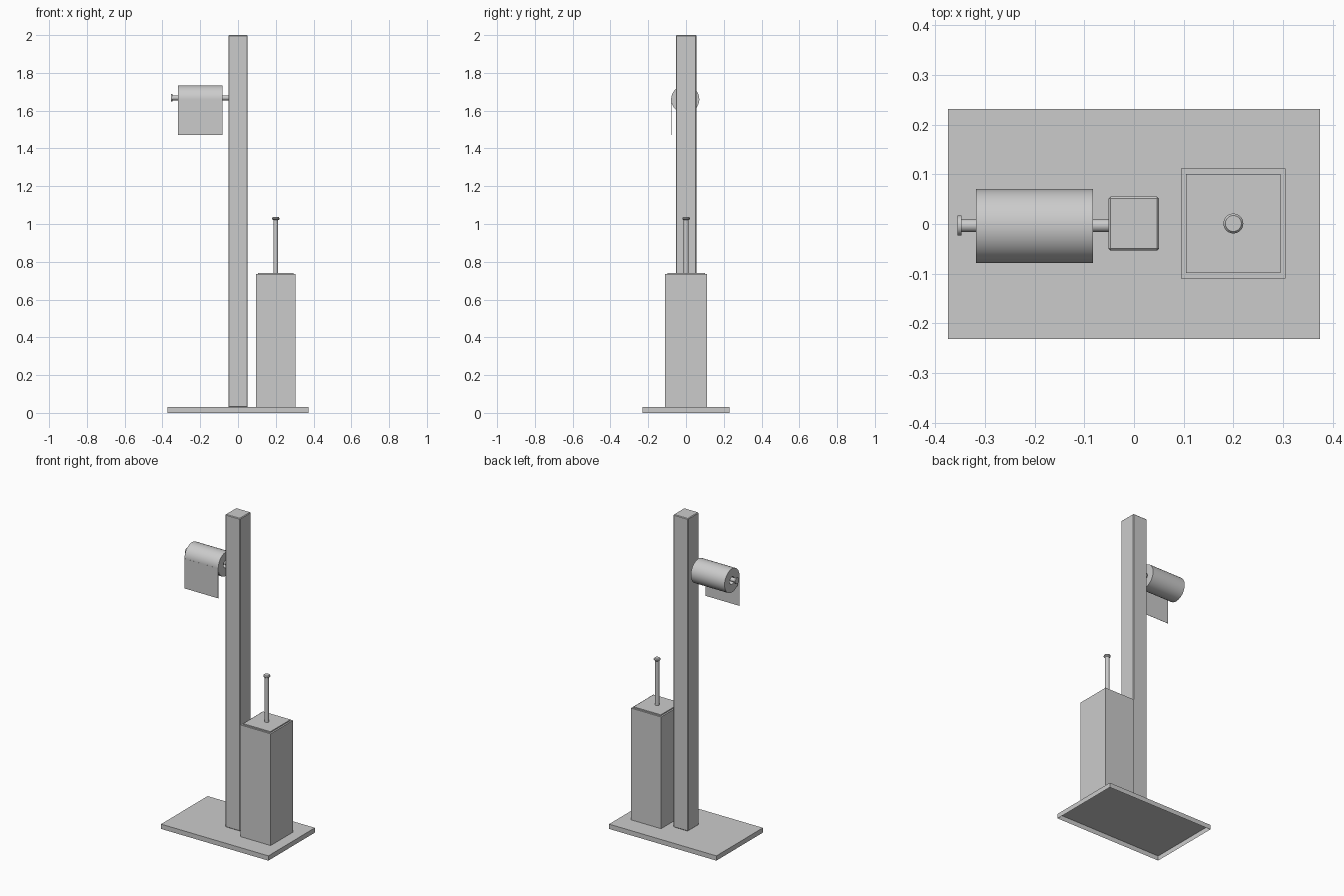
import bpy, bmesh
from math import pi, cos, sin
from mathutils import Matrix, Vector

if "Cube" in bpy.data.objects:
    bpy.data.objects.remove(bpy.data.objects["Cube"])


def finish(bm, name, smooth=False):
    bmesh.ops.recalc_face_normals(bm, faces=bm.faces)
    me = bpy.data.meshes.new(name)
    bm.to_mesh(me)
    bm.free()
    ob = bpy.data.objects.new(name, me)
    bpy.context.collection.objects.link(ob)
    if smooth:
        bpy.ops.object.select_all(action='DESELECT')
        ob.select_set(True)
        bpy.context.view_layer.objects.active = ob
        bpy.ops.object.shade_smooth_by_angle()
    return ob


def box(name, lo, hi, bevel=0, open_bottom=False):
    lo, hi = Vector(lo), Vector(hi)
    bm = bmesh.new()
    bmesh.ops.create_cube(bm, size=1, matrix=Matrix.Translation((lo + hi) / 2)
                          @ Matrix.Diagonal((*(hi - lo), 1)))
    if open_bottom:
        bm.normal_update()
        bmesh.ops.delete(bm, geom=[f for f in bm.faces if f.normal.z < -0.5],
                         context='FACES')
    ob = finish(bm, name)
    if bevel:
        mod = ob.modifiers.new("edge_bevel", 'BEVEL')
        mod.width, mod.segments = bevel, 1
    return ob


def lathe(name, profile, origin, along_x=False, closed=False, n=48):
    """Revolve (radius, height) points about z, or about x if along_x."""
    bm = bmesh.new()
    vs = [bm.verts.new((r, 0, h)) for r, h in profile]
    pairs = list(zip(vs, vs[1:] + vs[:1])) if closed else list(zip(vs, vs[1:]))
    es = [bm.edges.new(p) for p in pairs]
    bmesh.ops.spin(bm, geom=vs + es, cent=(0, 0, 0), axis=(0, 0, 1),
                   angle=2 * pi, steps=n)
    bmesh.ops.remove_doubles(bm, verts=bm.verts, dist=1e-5)
    rot = Matrix.Rotation(pi / 2, 4, 'Y') if along_x else Matrix()
    bm.transform(Matrix.Translation(origin) @ rot)
    return finish(bm, name, True)


# Base plate: shallow tray, hollow underneath
box("base_plate", (-0.374, -0.2315, 0), (0.374, 0.2315, 0.03), open_bottom=True)

# Square post
box("post", (-0.0515, -0.0535, 0.03), (0.0505, 0.055, 2.0), bevel=0.004)

# Brush canister with a slightly smaller lid
box("brush_canister", (0.095, -0.11, 0.03), (0.305, 0.112, 0.734))
box("canister_lid", (0.105, -0.099, 0.734), (0.295, 0.101, 0.741))

# Brush handle with a flared knob
lathe("brush_handle", [(0, 0.741), (0.013, 0.741), (0.013, 1.02), (0.02, 1.026),
                       (0.02, 1.031), (0.016, 1.036), (0, 1.036)], (0.2, 0.001, 0))

# Holder bar with an end disc
lathe("holder_bar", [(0, -0.355), (0.020, -0.355), (0.020, -0.347), (0.013, -0.347),
                     (0.013, -0.05), (0, -0.05)], (0, -0.003, 1.668), along_x=True)

# Paper roll with a through hole
x0, x1, r = -0.318, -0.083, 0.0745
lathe("paper_roll", [(0.023, x0), (r, x0), (r, x1), (0.023, x1)],
      (0, -0.004, 1.660), along_x=True, closed=True)

# Loose sheet hanging from the front of the roll
y = -0.004 - r
box("paper_sheet", (x0, y - 0.0005, 1.472), (x1, y + 0.0005, 1.660))
